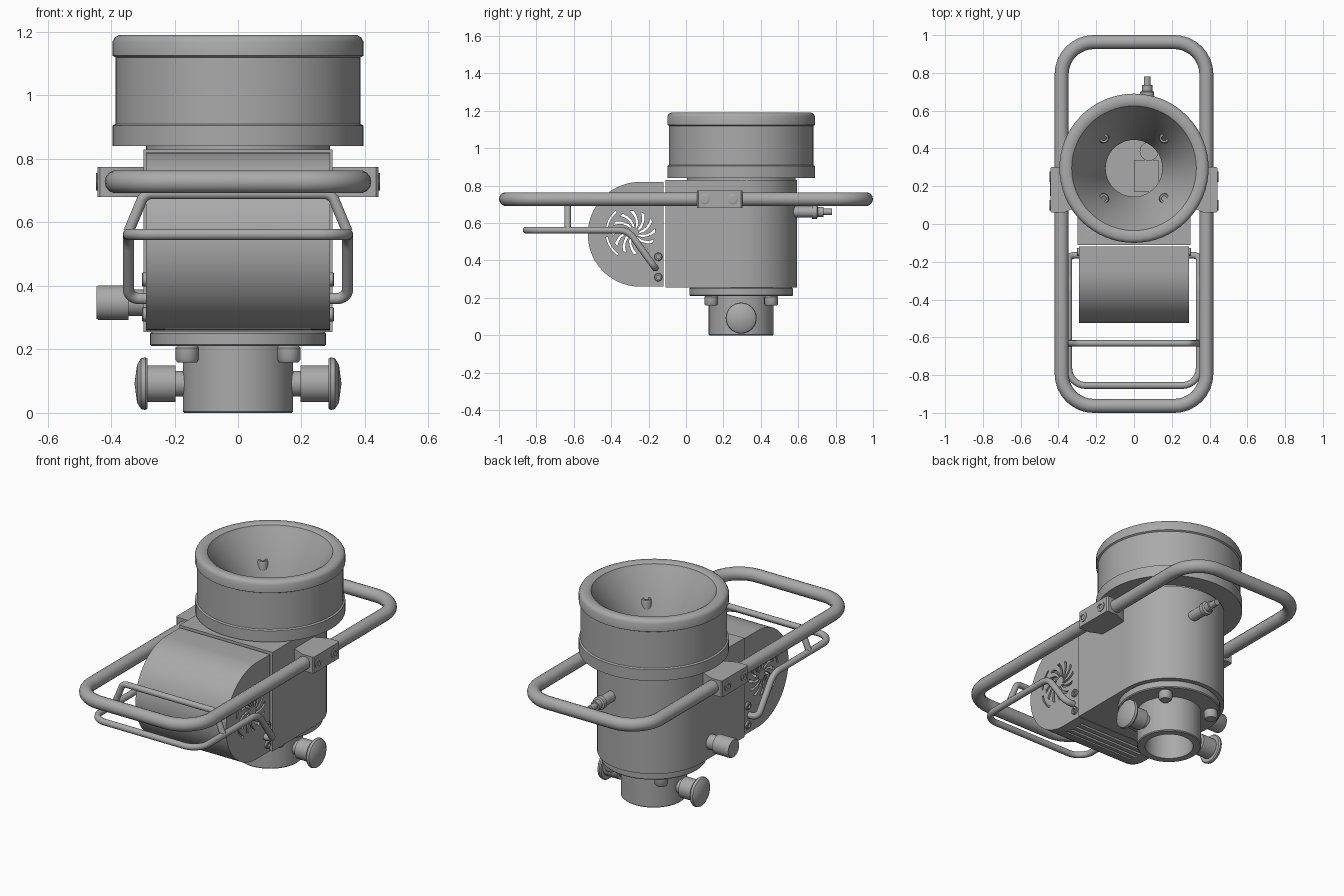
import bpy, bmesh, math
from mathutils import Matrix, Vector

if "Cube" in bpy.data.objects:
    bpy.data.objects.remove(bpy.data.objects["Cube"])

grey = bpy.data.materials.new("metal_grey")
grey.diffuse_color = (0.4, 0.4, 0.4, 1)
grey.use_nodes = True
grey.node_tree.nodes["Principled BSDF"].inputs["Base Color"].default_value = grey.diffuse_color
CY = 0.295                                   # y of the hopper axis
TO_X = Matrix.Rotation(math.pi / 2, 4, 'Y')
TO_MX = Matrix.Rotation(-math.pi / 2, 4, 'Y')
TO_Y = Matrix.Rotation(-math.pi / 2, 4, 'X')


def finish(name, bm, smooth=True):
    bmesh.ops.remove_doubles(bm, verts=bm.verts, dist=1e-5)
    bmesh.ops.recalc_face_normals(bm, faces=bm.faces)
    me = bpy.data.meshes.new(name)
    bm.to_mesh(me)
    bm.free()
    ob = bpy.data.objects.new(name, me)
    bpy.context.collection.objects.link(ob)
    me.materials.append(grey)
    if smooth:
        bpy.ops.object.select_all(action='DESELECT')
        ob.select_set(True)
        bpy.context.view_layer.objects.active = ob
        bpy.ops.object.shade_smooth_by_angle(angle=math.radians(35))
    return ob


def lathe(name, prof, at, rot=Matrix(), n=32, closed=False):
    """Revolve (radius, height) points about an axis through 'at'."""
    bm = bmesh.new()
    m = Matrix.Translation(at) @ rot
    rings = []
    for i in range(n):
        a = 2 * math.pi * i / n
        rings.append([bm.verts.new(m @ Vector((r * math.cos(a), r * math.sin(a), h))) for r, h in prof])
    k = len(prof)
    for i in range(n):
        p, q = rings[i], rings[(i + 1) % n]
        for j in range(k if closed else k - 1):
            bm.faces.new((p[j], q[j], q[(j + 1) % k], p[(j + 1) % k]))
    bmesh.ops.dissolve_degenerate(bm, dist=1e-6, edges=bm.edges)
    return finish(name, bm)


def prism(bm, pts, lo, hi, axis):
    """Extrude a 2D outline along z (xy points) or x (yz points)."""
    def P(p, h):
        return Vector((p[0], p[1], h)) if axis == 'z' else Vector((h, p[0], p[1]))
    a = [bm.verts.new(P(p, lo)) for p in pts]
    b = [bm.verts.new(P(p, hi)) for p in pts]
    bm.faces.new(a)
    bm.faces.new(b[::-1])
    for i in range(len(pts)):
        j = (i + 1) % len(pts)
        bm.faces.new((a[i], b[i], b[j], a[j]))


def solid(name, pts, lo, hi, axis):
    bm = bmesh.new()
    prism(bm, pts, lo, hi, axis)
    return finish(name, bm)


def tube(name, path, radius, closed=False):
    """Round bar along a path of (point, corner radius)."""
    pts = []
    n = len(path)
    for i, (p, r) in enumerate(path):
        p = Vector(p)
        if r == 0:
            pts.append(p)
            continue
        u = (Vector(path[i - 1][0]) - p).normalized()
        v = (Vector(path[(i + 1) % n][0]) - p).normalized()
        half = u.angle(v) / 2
        d, w = r / math.tan(half), math.sin(half)
        a, b = p + u * d, p + v * d
        for s in range(9):
            t = s / 8
            c = ((1 - t) ** 2, 2 * w * t * (1 - t), t * t)
            pts.append((a * c[0] + p * c[1] + b * c[2]) / sum(c))
    cu = bpy.data.curves.new(name, 'CURVE')
    cu.dimensions = '3D'
    cu.bevel_depth, cu.bevel_resolution, cu.use_fill_caps = radius, 5, True
    sp = cu.splines.new('POLY')
    sp.points.add(len(pts) - 1)
    for q, p in zip(sp.points, pts):
        q.co = (*p, 1)
    sp.use_cyclic_u = closed
    ob = bpy.data.objects.new(name, cu)
    bpy.context.collection.objects.link(ob)
    bm = bmesh.new()
    bm.from_mesh(ob.to_mesh())
    bpy.data.objects.remove(ob)
    return finish(name, bm)


def cut(ob, cutter):
    m = ob.modifiers.new("cut", 'BOOLEAN')
    m.object, m.operation, m.solver = cutter, 'DIFFERENCE', 'EXACT'
    cutter.hide_render = True
    cutter.hide_viewport = True


def bolt(name, at, rot, r, h):
    lathe(name, [(0, 0), (r, 0), (r, h * .8), (r * .85, h), (r * .5, h), (r * .5, h * .4), (0, h * .4)], at, rot, 16)


def arc(cx, cy, r, a0, a1, n):
    return [(cx + r * math.cos(math.radians(a0 + (a1 - a0) * i / n)),
             cy + r * math.sin(math.radians(a0 + (a1 - a0) * i / n))) for i in range(n + 1)]


# hopper: two rims, drum wall and conical funnel
lathe("hopper", [(.15, .82), (.29, .82), (.29, .84), (.395, .84), (.395, .905), (.386, .91), (.386, 1.12),
                 (.395, 1.125), (.395, 1.17), (.388, 1.183), (.375, 1.19), (.345, 1.19), (.33, 1.182),
                 (.322, 1.165), (.15, .9)], (0, CY, 0), n=64, closed=True)

# body housing: flat front, half-round back, bored through the middle
body = solid("body_housing", [(-.298, -.11), (.298, -.11)] + arc(0, CY, .298, 0, 180, 40), .255, .83, 'z')
cut(body, lathe("bore_cutter", [(0, .45), (.15, .45), (.15, 1), (0, 1)], (0, CY, 0), n=48))
solid("inner_block", [(0, .17), (.13, .17), (.13, .34), (0, .34)], .44, .65, 'z')
lathe("inner_rod", [(0, .44), (.05, .44), (.05, .8), (0, .8)], (.08, .385, 0), n=20)

# base flange and hollow outlet
lathe("base_flange", [(0, .21), (.272, .21), (.277, .215), (.277, .25), (.27, .256), (0, .256)], (0, CY, 0), n=56)
lathe("outlet_pipe", [(0, .21), (.174, .21), (.174, .005), (.169, 0), (.13, 0), (.13, .18), (0, .18)], (0, CY, 0), n=48)

# motor cover: hollow half-round shell with fan vents and bottom louvres
MY, MZ = -.245, .54
cover = solid("motor_cover", [(-.12, MZ - .28)] + arc(MY, MZ, .28, 270, 90, 40) + [(-.12, MZ + .28)], -.29, .29, 'x')
cut(cover, solid("cavity_cutter", [(-.13, MZ - .265)] + arc(MY, MZ, .265, 270, 90, 32) + [(-.13, MZ + .265)],
                 -.275, .275, 'x'))
bm = bmesh.new()
for i in range(12):
    a = i * 30
    edge = [[], []]
    for k in range(5):
        r = .03 + .085 * k / 4
        for s in (0, 1):
            w = (5 + 3 * (k < 2)) * (1 if s else -1)
            t = math.radians(a + 35 * k / 4 + w)
            edge[s].append((-.28 + r * math.cos(t), .55 + r * math.sin(t)))
    prism(bm, edge[0] + edge[1][::-1], -.4, .4, 'x')
for a in (130, 190):
    prism(bm, arc(-.28, .55, .14, a, a + 45, 8) + arc(-.28, .55, .15, a + 45, a, 8), -.4, .4, 'x')
for i in range(4):
    y = -.30 + i * .04
    prism(bm, [(y, .2), (y + .015, .2), (y + .015, .3), (y, .3)], -.23, .23, 'x')
cut(cover, finish("vent_cutter", bm, False))

# main carrying handle
tube("carry_handle", [((sx * .383, sy * .963, .728), .17) for sx, sy in ((1, 1), (-1, 1), (-1, -1), (1, -1))],
     .037, True)

# front guard: lower hoop and raised crossbar
side = [((.27, -.165, .36), 0), ((.345, -.165, .36), .035), ((.345, -.31, .562), .1), ((.345, -.855, .562), .09)]
tube("front_guard", side + [((-p[0], p[1], p[2]), r) for p, r in side[::-1]], .018)
tube("guard_crossbar", [((.345, -.632, .57), 0), ((.295, -.632, .69), .035),
                        ((-.295, -.632, .69), .035), ((-.345, -.632, .57), 0)], .017)

# parts repeated on both sides
for s, rot, tag in ((1, TO_X, "right"), (-1, TO_MX, "left")):
    ob = solid("handle_bracket_" + tag, [(s * x, y) for x, y in (
        (.28, .10), (.37, .06), (.435, .06), (.442, .067), (.442, .295), (.435, .302), (.37, .302), (.28, .26))],
        .68, .775, 'z')
    for y in (.10, .25):
        bolt("bracket_bolt_" + tag, (s * .438, y, .728), rot, .028, .01)
    for z in (.31, .42):
        bolt("cover_bolt_" + tag, (s * .288, -.148, z), rot, .022, .015)
    lathe("clamp_knob_" + tag, [(0, .16), (.04, .16), (.04, .197), (.058, .197), (.058, .285), (.078, .285),
                                (.083, .292), (.08, .305), (.06, .318), (0, .326)], (0, CY, .092), rot)
    for t in (1, -1):
        x, y = s * .16, CY + t * .16
        lathe("flange_bolt_" + tag, [(0, .158), (.03, .158), (.037, .168), (.037, .205), (.03, .212), (0, .212)],
              (x, y, 0), n=16)
        bolt("funnel_bolt_" + tag, (x, y, .965), Matrix(), .028, .065)

# left cable inlet and rear connector
lathe("side_inlet", [(0, .27), (.042, .27), (.042, .345), (.054, .345), (.054, .44), (.05, .446), (0, .446)],
      (0, .2, .347), TO_MX)
lathe("rear_connector", [(0, .57), (.03, .57), (.03, .675), (.037, .675), (.037, .7), (.027, .705), (.027, .735),
                         (.018, .735), (.018, .78), (0, .78)], (.07, 0, .66), TO_Y, 20)
